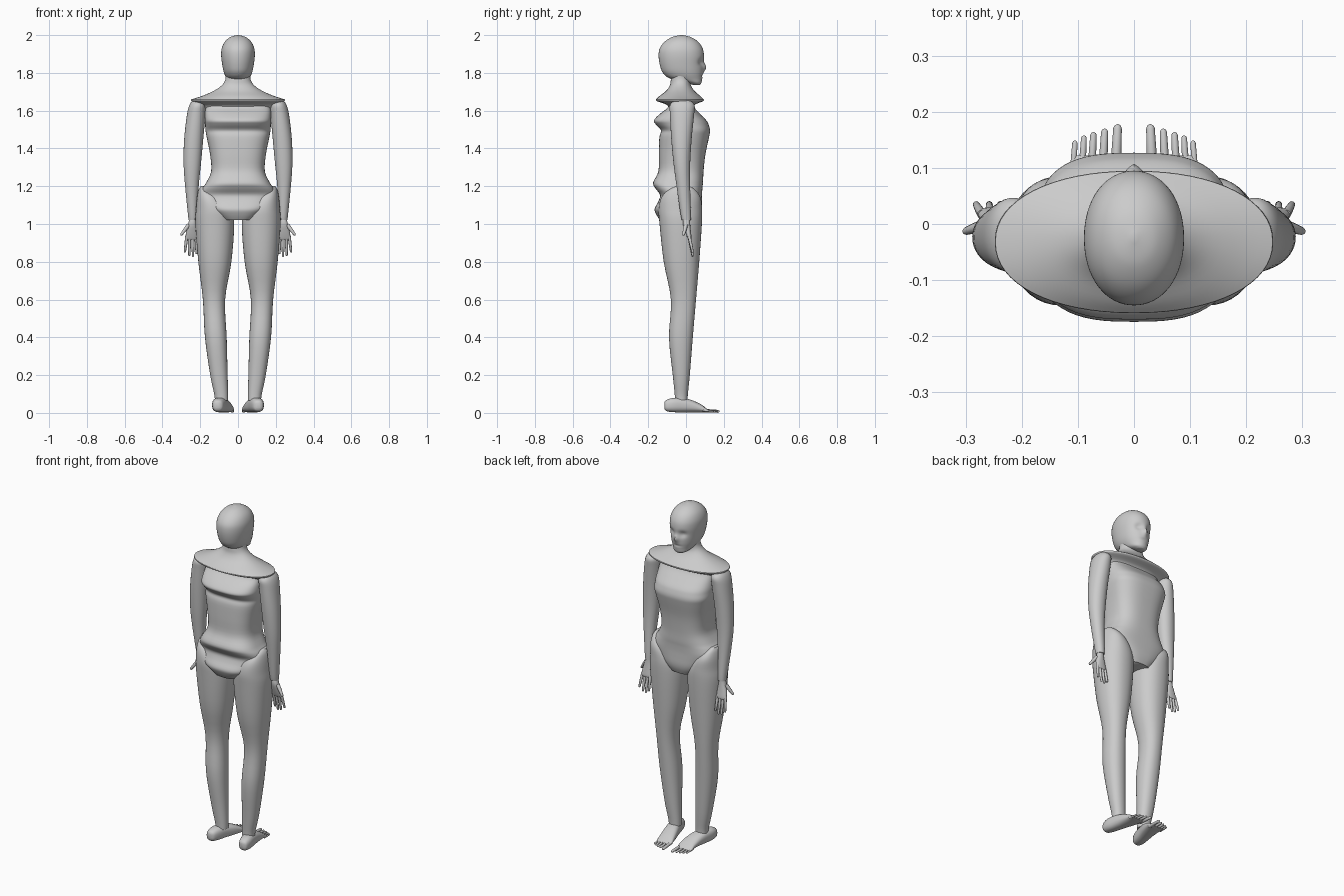
import bpy, math
from mathutils import Vector


def spline(rings, steps):
    """Catmull-Rom interpolation of ring parameters."""
    out = []
    for i in range(len(rings) - 1):
        p = [Vector(rings[min(max(i + k, 0), len(rings) - 1)]) for k in (-1, 0, 1, 2)]
        for s in range(steps):
            t = s / steps
            out.append(0.5 * (2 * p[1] + (p[2] - p[0]) * t
                              + (2 * p[0] - 5 * p[1] + 4 * p[2] - p[3]) * t * t
                              + (3 * p[1] - p[0] - 3 * p[2] + p[3]) * t ** 3))
    out.append(Vector(rings[-1]))
    return out


def spow(v, e):
    return math.copysign(abs(v) ** e, v)


def finish(name, verts, faces, mirror, angle=50):
    me = bpy.data.meshes.new(name)
    me.from_pydata(verts, [], faces)
    ob = bpy.data.objects.new(name, me)
    bpy.context.collection.objects.link(ob)
    bpy.ops.object.select_all(action='DESELECT')
    ob.select_set(True)
    bpy.context.view_layer.objects.active = ob
    bpy.ops.object.mode_set(mode='EDIT')
    bpy.ops.mesh.select_all(action='SELECT')
    bpy.ops.mesh.normals_make_consistent(inside=False)
    bpy.ops.object.mode_set(mode='OBJECT')
    bpy.ops.object.shade_smooth_by_angle(angle=math.radians(angle))
    if mirror:
        ob.modifiers.new("Mirror", 'MIRROR').use_axis[0] = True
    return ob


def loft(name, rings, n=40, power=2.0, steps=4, mirror=False, along_y=False, tweak=None):
    """rings: (height, x_min, x_max, depth_min, depth_max)"""
    rs = spline([Vector(r) for r in rings], steps)
    verts, faces = [], []
    for h, x0, x1, d0, d1 in rs:
        for k in range(n):
            a = 2 * math.pi * k / n
            x = (x0 + x1) / 2 + (x1 - x0) / 2 * spow(math.cos(a), 2 / power)
            d = (d0 + d1) / 2 + (d1 - d0) / 2 * spow(math.sin(a), 2 / power)
            v = Vector((x, h, d)) if along_y else Vector((x, d, h))
            verts.append(tweak(v) if tweak else v)
    for i in range(len(rs) - 1):
        for k in range(n):
            j = (k + 1) % n
            faces.append((i * n + k, i * n + j, (i + 1) * n + j, (i + 1) * n + k))
    faces += [tuple(range(n)), tuple(range((len(rs) - 1) * n, len(rs) * n))]
    return finish(name, verts, faces, mirror)


def sym(rows):
    return [(z, -w, w, b, f) for z, w, b, f in rows]


def digit(name, a, b, r0, r1, n=12):
    """Tapered round-tipped rod for fingers and toes."""
    a, b = Vector(a), Vector(b)
    q = (b - a).to_track_quat('Z', 'Y')
    length = (b - a).length
    verts, faces = [], []
    prof = [(0, r0), (length * .5, (r0 + r1) / 2 * 1.05), (length - r1, r1),
            (length - r1 * .35, r1 * .75), (length, r1 * .15)]
    for h, r in prof:
        for k in range(n):
            t = 2 * math.pi * k / n
            verts.append(a + q @ Vector((r * math.cos(t), r * math.sin(t), h)))
    for i in range(len(prof) - 1):
        for k in range(n):
            j = (k + 1) % n
            faces.append((i * n + k, i * n + j, (i + 1) * n + j, (i + 1) * n + k))
    faces += [tuple(range(n)), tuple(range((len(prof) - 1) * n, len(prof) * n))]
    return finish(name, verts, faces, True)


def face_shape(v):
    """Eye sockets, nose and mouth dip on the +y side."""
    if v.y > 0.02:
        g = lambda x, z, sx, sz: math.exp(-((v.x - x) / sx) ** 2 - ((v.z - z) / sz) ** 2)
        v.y -= 0.013 * (g(-.034, 1.857, .02, .018) + g(.034, 1.857, .02, .018))
        v.y += 0.016 * g(0, 1.83, .014, .022)
        v.y -= 0.004 * g(0, 1.785, .025, .006)
    return v


# Head
loft("head", sym([(1.737, .022, .035, .074), (1.748, .042, .0, .082), (1.77, .06, -.085, .086),
                  (1.80, .074, -.122, .09), (1.84, .083, -.138, .092), (1.89, .089, -.145, .095),
                  (1.93, .086, -.139, .088), (1.965, .07, -.113, .064), (1.99, .04, -.073, .024),
                  (2.0, .004, -.03, -.018)]), n=64, steps=6, power=2.1, tweak=face_shape)

# Neck and flared shoulder collar
loft("neck_and_shoulders", sym([(1.80, .068, -.075, .025), (1.765, .067, -.08, .025),
                                (1.735, .085, -.085, .026), (1.705, .128, -.105, .045),
                                (1.678, .19, -.14, .075), (1.66, .247, -.158, .094)]), n=64, power=2.15)
loft("shoulder_underside", sym([(1.66, .247, -.158, .094), (1.65, .243, -.153, .09),
                                (1.63, .195, -.1, .045), (1.60, .17, -.09, .035)]), n=64, power=2.15)

# Torso
loft("torso", sym([(1.645, .165, -.085, .03), (1.615, .172, -.098, .045), (1.58, .175, -.142, .078),
                   (1.548, .176, -.17, .108), (1.525, .174, -.158, .12), (1.495, .172, -.132, .127),
                   (1.46, .166, -.141, .122), (1.37, .148, -.144, .103), (1.28, .142, -.146, .093),
                   (1.22, .168, -.174, .09), (1.19, .188, -.163, .087), (1.155, .2, -.138, .085),
                   (1.12, .185, -.146, .085), (1.08, .155, -.166, .085), (1.05, .122, -.157, .08),
                   (1.02, .085, -.138, .068)]), n=64, power=2.8)

# Legs
loft("leg", [(.065, .052, .122, -.058, .008), (.1, .052, .126, -.06, .01), (.2, .055, .147, -.07, .02),
             (.4, .06, .175, -.09, .036), (.6, .068, .186, -.08, .053), (.8, .035, .21, -.118, .07),
             (1.0, .02, .226, -.14, .084), (1.08, .035, .222, -.145, .085), (1.14, .085, .217, -.13, .077),
             (1.18, .135, .209, -.095, .05), (1.2, .17, .198, -.05, .02)], power=2.2, mirror=True)

# Arms
loft("arm", [(1.02, .217, .262, -.022, .026), (1.06, .215, .266, -.03, .026), (1.2, .208, .28, -.05, .022),
             (1.32, .196, .288, -.066, .022), (1.45, .184, .285, -.078, .03), (1.58, .172, .27, -.085, .043),
             (1.63, .172, .257, -.085, .045), (1.655, .19, .24, -.06, .02)], power=2.1, mirror=True)

# Hands
loft("palm", [(1.035, .224, .256, -.012, .02), (1.0, .221, .264, -.016, .022), (.96, .216, .274, -.005, .026),
              (.925, .216, .278, .008, .03), (.915, .222, .272, .014, .027)], n=24, mirror=True, power=2.3)
for i, (x, tx, tz) in enumerate([(.222, .219, .84), (.239, .238, .826), (.256, .258, .83), (.271, .282, .848)]):
    digit(f"finger_{i + 1}", (x, .017, .935), (tx, .036, tz), .0085, .006)
digit("thumb", (.262, -.0, .995), (.303, -.014, .94), .011, .007)

# Feet
loft("foot", [(-.115, .095, .118, .025, .055), (-.105, .08, .132, .01, .068), (-.07, .066, .137, .004, .079),
              (-.02, .052, .13, .003, .079), (.03, .036, .122, .003, .068), (.08, .024, .115, .003, .045),
              (.105, .022, .114, .003, .026), (.122, .03, .108, .004, .015)],
     mirror=True, along_y=True, power=2.5)
for i, (x, y, r) in enumerate([(.031, .178, .009), (.054, .17, .0075), (.074, .164, .0068),
                               (.091, .158, .006), (.107, .149, .0055)]):
    digit(f"toe_{i + 1}", (x + .002, .09, .012), (x - .002, y, .008), r, r * .85)
